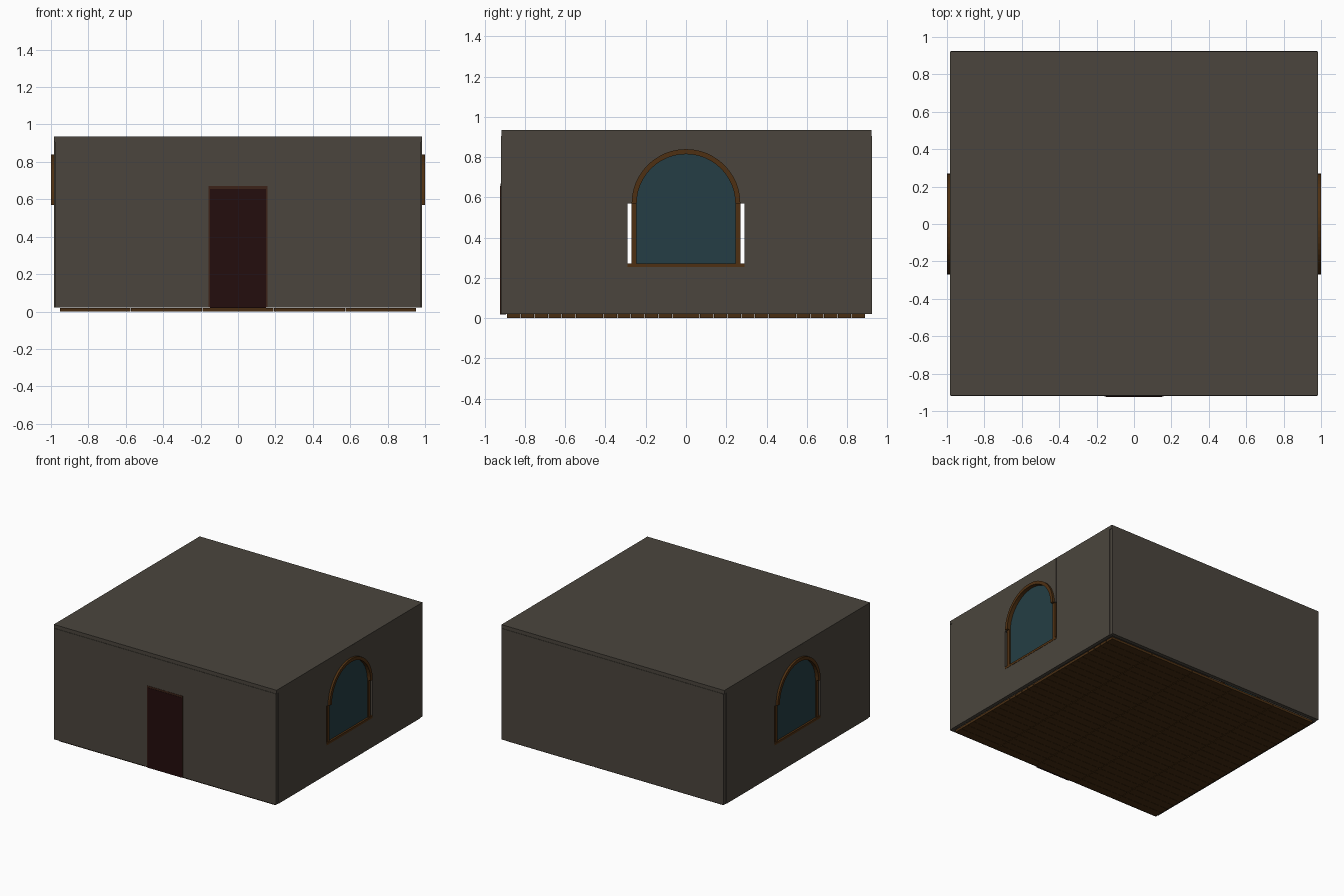
import bpy, bmesh, math

if "Cube" in bpy.data.objects:
    bpy.data.objects.remove(bpy.data.objects["Cube"])


def material(name, r, g, b):
    m = bpy.data.materials.new(name)
    m.diffuse_color = (r, g, b, 1)
    m.use_nodes = True
    m.node_tree.nodes["Principled BSDF"].inputs["Base Color"].default_value = m.diffuse_color
    return m


PLASTER = material("grey_plaster", 0.070, 0.060, 0.047)
WOOD = material("brown_wood", 0.078, 0.030, 0.006)
FLOOR = material("dark_floor_wood", 0.066, 0.027, 0.006)
DOOR = material("dark_red_door", 0.017, 0.004, 0.004)
TRIM = material("door_trim", 0.045, 0.016, 0.009)
GLASS = material("teal_glass", 0.018, 0.048, 0.058)


def finish(name, bm, mat, mirror=False):
    bmesh.ops.recalc_face_normals(bm, faces=bm.faces)
    me = bpy.data.meshes.new(name)
    bm.to_mesh(me)
    bm.free()
    me.materials.append(mat)
    ob = bpy.data.objects.new(name, me)
    bpy.context.collection.objects.link(ob)
    if mirror:
        mod = ob.modifiers.new("mirror", 'MIRROR')
        mod.use_mirror_merge = False
    return ob


def add_box(bm, x0, x1, y0, y1, z0, z1):
    vs = bmesh.ops.create_cube(bm, size=1)["verts"]
    for v in vs:
        v.co.x = x1 if v.co.x > 0 else x0
        v.co.y = y1 if v.co.y > 0 else y0
        v.co.z = z1 if v.co.z > 0 else z0


def box(name, dims, mat, mirror=False):
    bm = bmesh.new()
    add_box(bm, *dims)
    return finish(name, bm, mat, mirror)


def extrude(name, pts, axis, a, b, mat, mirror=False):
    """Extrude an upright outline (across, z) along x or y from a to b."""
    bm = bmesh.new()
    put = (lambda u, z, d: (d, u, z)) if axis == 'x' else (lambda u, z, d: (u, d, z))
    f = bm.faces.new([bm.verts.new(put(u, z, a)) for u, z in pts])
    geo = bmesh.ops.extrude_face_region(bm, geom=[f])["geom"]
    for v in geo:
        if isinstance(v, bmesh.types.BMVert):
            if axis == 'x':
                v.co.x = b
            else:
                v.co.y = b
    return finish(name, bm, mat, mirror)


def arc(r, cz=0.57, n=24):
    return [(r * math.cos(math.pi * i / n), cz + r * math.sin(math.pi * i / n))
            for i in range(n + 1)]


# floor planks, five columns by twenty-six rows
bm = bmesh.new()
cols, rows = 5, 26
W, D = 1.91 / cols, 1.78 / rows
for i in range(cols):
    for j in range(rows):
        x, y = -0.955 + i * W, -0.89 + j * D
        add_box(bm, x + 0.002, x + W - 0.002, y + 0.001, y + D - 0.001, 0, 0.02)
finish("floor_planks", bm, FLOOR)

# ceiling slab
box("ceiling", (-0.983, 0.983, -0.917, 0.921, 0.906, 0.935), PLASTER)

# back wall, and front wall notched for the door
box("back_wall", (-0.979, 0.979, 0.893, 0.924, 0.021, 0.906), PLASTER)
extrude("front_wall", [(-0.979, 0.021), (-0.157, 0.021), (-0.157, 0.67), (0.157, 0.67),
                       (0.157, 0.021), (0.979, 0.021), (0.979, 0.906), (-0.979, 0.906)],
        'y', -0.92, -0.893, PLASTER)

# door and its trim
extrude("door_frame", [(-0.157, 0.021), (-0.151, 0.021), (-0.151, 0.656), (0.151, 0.656),
                       (0.151, 0.021), (0.157, 0.021), (0.157, 0.67), (-0.157, 0.67)],
        'y', -0.922, -0.89, TRIM)
box("door", (-0.151, 0.151, -0.924, -0.895, 0.018, 0.656), DOOR)

# side walls, open above the sill, with an arched infill over the window
extrude("side_wall", [(-0.893, 0.021), (0.893, 0.021), (0.893, 0.906), (0.29, 0.906),
                      (0.29, 0.256), (-0.29, 0.256), (-0.29, 0.906), (-0.893, 0.906)],
        'x', 0.955, 0.983, PLASTER, True)
extrude("arch_infill", [(-0.29, 0.57), (-0.29, 0.933), (0.29, 0.933), (0.29, 0.57)]
        + arc(0.265), 'x', 0.955, 0.9832, PLASTER, True)

# window arch, jambs, sill and pane
extrude("window_arch", arc(0.27) + arc(0.245)[::-1], 'x', 0.945, 1.0, WOOD, True)
for side, name in ((-1, "front_jamb"), (1, "back_jamb")):
    y0, y1 = sorted((side * 0.245, side * 0.27))
    box("window_" + name, (0.95, 0.98, y0, y1, 0.272, 0.57), WOOD, True)
box("window_sill", (0.95, 0.985, -0.29, 0.29, 0.255, 0.273), WOOD, True)
extrude("window_glass", [(-0.246, 0.272), (0.246, 0.272)] + arc(0.246),
        'x', 0.964, 0.970, GLASS, True)
